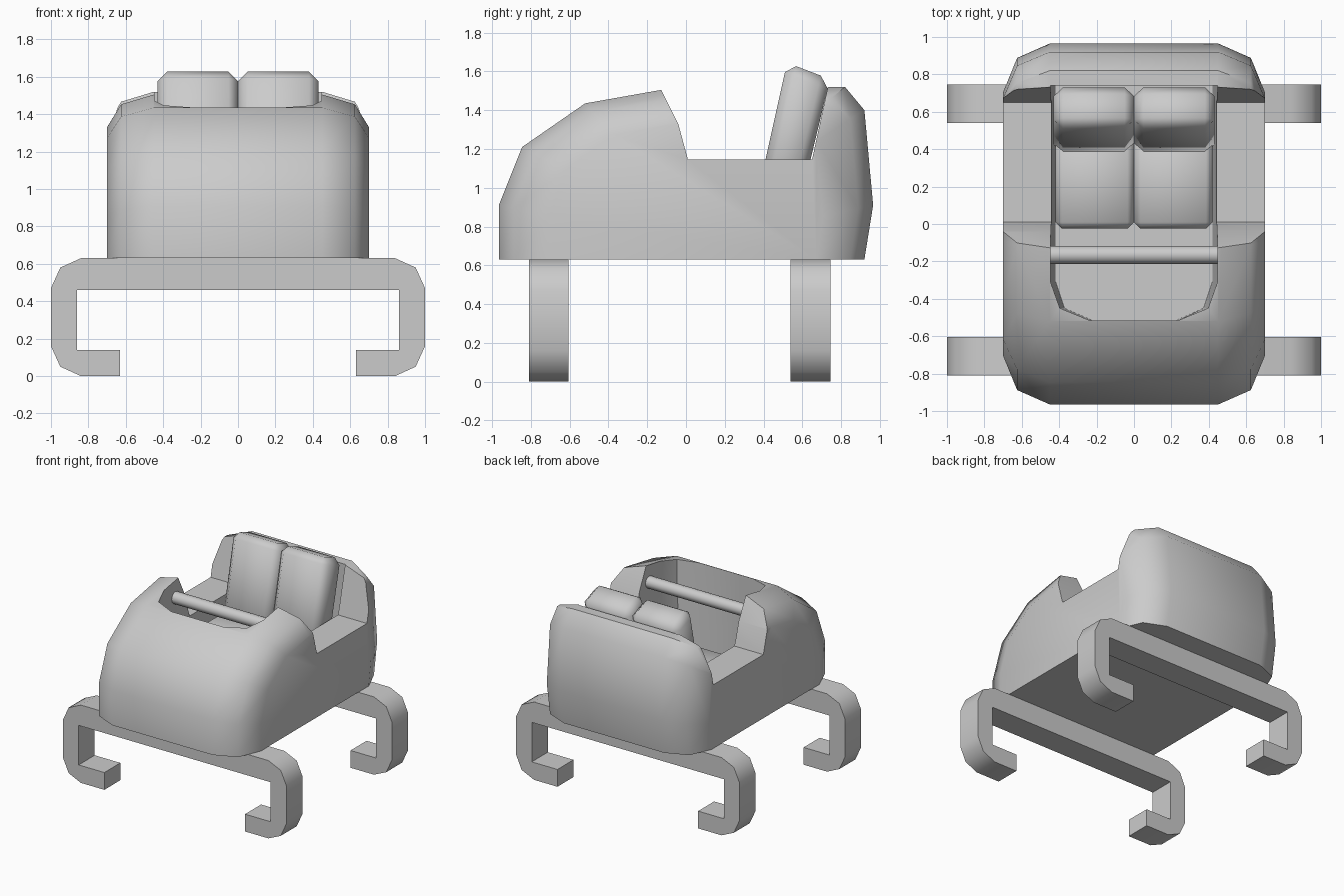
import bpy, bmesh, math

old = bpy.data.objects.get("Cube")
if old:
    bpy.data.objects.remove(old, do_unlink=True)

GREY = (0.6, 0.6, 0.6, 1.0)
mat = bpy.data.materials.new("plain grey")
mat.use_nodes = True
mat.diffuse_color = GREY
mat.node_tree.nodes["Principled BSDF"].inputs["Base Color"].default_value = GREY


def loft(name, rings):
    """Skin closed rings of points, one after another, and cap both ends."""
    bm = bmesh.new()
    loops = [[bm.verts.new(p) for p in ring] for ring in rings]
    n = len(loops[0])
    for a, b in zip(loops, loops[1:]):
        for i in range(n):
            j = (i + 1) % n
            bm.faces.new((a[i], a[j], b[j], b[i]))
    bm.faces.new(loops[0][::-1])
    bm.faces.new(loops[-1])
    bmesh.ops.recalc_face_normals(bm, faces=bm.faces)
    mesh = bpy.data.meshes.new(name)
    bm.to_mesh(mesh)
    bm.free()
    mesh.materials.append(mat)
    obj = bpy.data.objects.new(name, mesh)
    bpy.context.collection.objects.link(obj)
    return obj


def activate(obj):
    bpy.ops.object.select_all(action='DESELECT')
    obj.select_set(True)
    bpy.context.view_layer.objects.active = obj


def smooth(obj, angle=45):
    activate(obj)
    bpy.ops.object.shade_smooth_by_angle(angle=math.radians(angle))


def side_prism(name, profile, x0, x1):
    return loft(name, [[(x, y, z) for y, z in profile] for x in (x0, x1)])


def cut(obj, cutter):
    mod = obj.modifiers.new("cut", 'BOOLEAN')
    mod.operation = 'DIFFERENCE'
    mod.solver = 'EXACT'
    mod.object = cutter
    activate(obj)
    bpy.ops.object.modifier_apply(modifier=mod.name)
    bpy.data.objects.remove(cutter, do_unlink=True)


def bevel(obj, width):
    mod = obj.modifiers.new("bevel", 'BEVEL')
    mod.width = width
    mod.segments = 1
    activate(obj)
    bpy.ops.object.modifier_apply(modifier=mod.name)


# Car body: side profile lofted across the width, shrinking at the sides
BASE = 0.63
profile = [(-0.965, BASE), (-0.965, 0.91), (-0.845, 1.21), (-0.52, 1.435),
           (-0.125, 1.505), (0.73, 1.52), (0.82, 1.52), (0.92, 1.40),
           (0.965, 0.91), (0.92, BASE)]
half = [(0.45, 1, 1), (0.625, 0.92, 0.94), (0.70, 0.73, 0.80)]
stations = [(-x, sy, sz) for x, sy, sz in reversed(half)] + half
body = loft("car_body", [[(x, y * sy, BASE + (z - BASE) * sz) for y, z in profile]
                         for x, sy, sz in stations])

# Side door opening
cut(body, side_prism("door_cutter", [(-0.185, 1.62), (-0.125, 1.50), (-0.04, 1.33),
                                     (0.01, 1.145), (0.65, 1.145), (0.76, 1.65)], -1, 1))

# Cockpit hollow
right = [(0.45, 0.74), (0.45, -0.31), (0.40, -0.45), (0.24, -0.515)]
plan = right + [(-x, y) for x, y in reversed(right)]
cut(body, loft("cockpit_cutter", [[(x * s, y, z) for x, y in plan]
                                  for z, s in ((0.72, 0.93), (1.2, 0.985), (1.8, 1))]))
smooth(body)

# Twin seats: cushion and reclined backrest
back = [(0.36, 0.92), (0.521, 1.645), (0.742, 1.56), (0.588, 0.92)]
cushion = [(-0.025, 0.71), (-0.025, 1.05), (0.47, 1.05), (0.47, 0.71)]
for side, x0, x1 in (("left", 0, 0.43), ("right", -0.43, 0)):
    rest = side_prism(side + "_backrest", back, x0, x1)
    bevel(rest, 0.05)
    smooth(rest, 50)
    inset = 0.01 if x1 else -0.01
    seat = side_prism(side + "_cushion", cushion, x0 and x0 + 0.01, x1 and x1 - 0.01)
    bevel(seat, 0.035)
    smooth(seat, 50)

# Lap bar
bpy.ops.mesh.primitive_cylinder_add(vertices=12, radius=0.048, depth=0.9,
                                    location=(0, -0.165, 1.36),
                                    rotation=(0, math.pi / 2, 0))
bar = bpy.context.object
bar.name = "lap_bar"
bar.data.materials.append(mat)
smooth(bar)

# Rail brackets: hooked frames under the front and back
hook = [(0.86, 0.46), (0.86, 0.14), (0.63, 0.14), (0.63, 0), (0.84, 0), (0.95, 0.05),
        (1, 0.16), (1, 0.47), (0.95, 0.58), (0.84, BASE)]
frame = hook + [(-x, z) for x, z in reversed(hook)]
for name, y0, y1 in (("front_bracket", -0.81, -0.605), ("back_bracket", 0.54, 0.745)):
    smooth(loft(name, [[(x, y, z) for x, z in frame] for y in (y0, y1)]))
